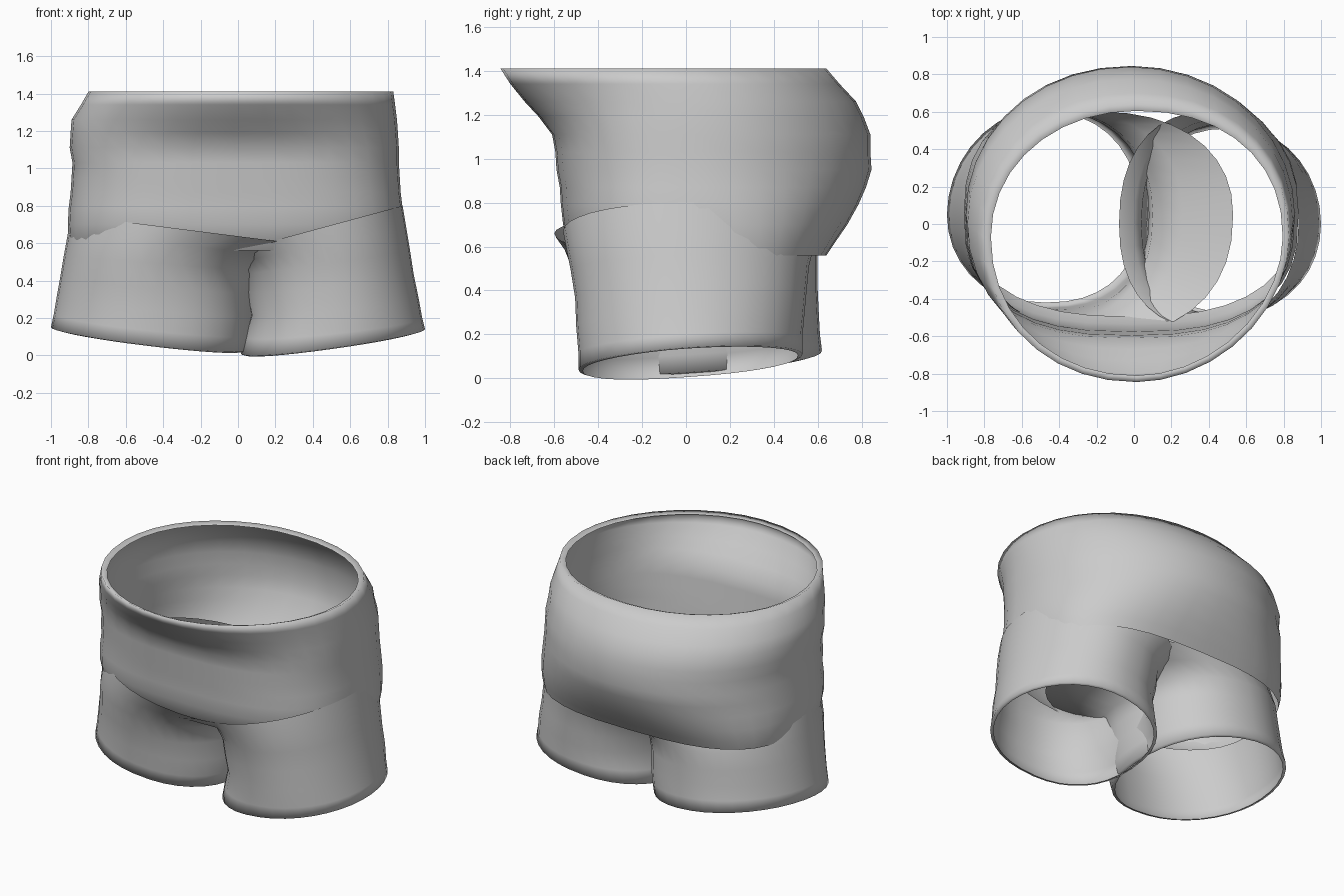
import bpy, bmesh, math

SEG = 36

fabric = bpy.data.materials.new("light grey fabric")
fabric.diffuse_color = (0.6, 0.6, 0.6, 1)


def ring_point(r, a):
    """Ring: x min, x max, y front, y back, y widest, z at x min, z at x max, y tilt,
    squareness (front left, front right, back left, back right)."""
    x0, x1, y0, y1, ym, z0, z1, tilt, square = r
    c, s = math.cos(a), math.sin(a)
    n = square[(2 if s > 0 else 0) + (1 if c > 0 else 0)]
    px = math.copysign(abs(c) ** (2 / n), c)
    py = math.copysign(abs(s) ** (2 / n), s)
    return ((x0 + x1) / 2 + (x1 - x0) / 2 * px,
            ym + ((y1 - ym) if s > 0 else (ym - y0)) * py,
            (z0 + z1) / 2 + (z1 - z0) / 2 * px + tilt * py)


def inset(r, d, dz):
    """Ring pulled inwards to turn a hem under."""
    return (r[0] + d, r[1] - d, r[2] + d, r[3] - d, r[4], r[5] + dz, r[6] + dz) + r[7:]


def tube(name, rings):
    """Open cloth tube lofted through rings listed from top to bottom."""
    bm = bmesh.new()
    loops = [[bm.verts.new(ring_point(r, 2 * math.pi * i / SEG)) for i in range(SEG)]
             for r in rings]
    for up, low in zip(loops, loops[1:]):
        for i in range(SEG):
            j = (i + 1) % SEG
            bm.faces.new((up[i], low[i], low[j], up[j])).smooth = True
    mesh = bpy.data.meshes.new(name)
    bm.to_mesh(mesh)
    bm.free()
    mesh.materials.append(fabric)
    obj = bpy.data.objects.new(name, mesh)
    bpy.context.collection.objects.link(obj)
    return obj


# Waist and seat: flared at the front of the waistband, full at the back
profile = [
    (1.41, -0.80, 0.83, -0.845, 0.64, -0.07, (2.1, 1.9, 2.05, 2.2)),
    (1.34, -0.84, 0.84, -0.80, 0.70, -0.04, (2.1, 1.95, 2.05, 2.15)),
    (1.26, -0.89, 0.85, -0.735, 0.775, 0.0, (2.1, 2.1, 2.05, 2.1)),
    (1.19, -0.895, 0.855, -0.67, 0.81, 0.03, (2.3, 2.3, 2.05, 2.0)),
    (1.11, -0.90, 0.86, -0.61, 0.84, 0.05, (2.55, 2.55, 2.05, 2.0)),
    (1.03, -0.885, 0.86, -0.595, 0.84, 0.06, (2.65, 2.6, 2.05, 2.0)),
    (0.95, -0.89, 0.865, -0.59, 0.845, 0.06, (2.65, 2.6, 2.1, 2.0)),
    (0.87, -0.895, 0.87, -0.575, 0.82, 0.06, (2.65, 2.65, 2.15, 2.1)),
    (0.79, -0.905, 0.88, -0.57, 0.785, 0.06, (2.7, 2.7, 2.25, 2.2)),
    (0.70, -0.91, 0.88, -0.56, 0.735, 0.06, (2.7, 2.7, 2.45, 2.4)),
    (0.62, -0.905, 0.875, -0.535, 0.68, 0.06, (2.65, 2.65, 2.7, 2.6)),
    (0.56, -0.89, 0.86, -0.495, 0.64, 0.06, (2.5, 2.5, 2.9, 2.8)),
]
waist = [(x0, x1, y0, y1, ym, z, z, 0, n) for z, x0, x1, y0, y1, ym, n in profile]
tube("waist_and_seat", [inset(waist[0], 0.035, -0.015)] + waist)

# Legs: tubes whose inner walls flare across each other under the seat
right_leg = [
    (-0.08, 0.88, -0.56, 0.60, 0.54, 0.80, 0.0),
    (0.00, 0.90, -0.545, 0.58, 0.50, 0.68, 0.0),
    (0.04, 0.92, -0.525, 0.56, 0.44, 0.56, 0.01),
    (0.045, 0.94, -0.505, 0.55, 0.34, 0.43, 0.02),
    (0.07, 0.965, -0.50, 0.54, 0.22, 0.31, 0.03),
    (0.035, 0.985, -0.49, 0.53, 0.10, 0.20, 0.035),
    (0.015, 1.00, -0.49, 0.53, 0.01, 0.14, 0.035),
]
left_leg = [
    (-0.89, 0.53, -0.60, 0.60, 0.75, 0.57, 0.0),
    (-0.91, 0.26, -0.555, 0.60, 0.65, 0.53, 0.0),
    (-0.93, 0.10, -0.515, 0.60, 0.54, 0.46, 0.01),
    (-0.95, 0.08, -0.48, 0.60, 0.42, 0.34, 0.02),
    (-0.97, 0.08, -0.46, 0.605, 0.31, 0.22, 0.03),
    (-0.985, 0.07, -0.45, 0.61, 0.22, 0.11, 0.035),
    (-1.00, 0.05, -0.44, 0.62, 0.15, 0.03, 0.035),
]
for name, rows, ym, square in (
        ("right_leg", right_leg, 0.0, (2.3, 2.05, 2.3, 2.0)),
        ("left_leg", left_leg, 0.05, (2.05, 2.3, 1.95, 2.2))):
    rings = [(x0, x1, y0, y1, ym, z0, z1, t, square) for x0, x1, y0, y1, z0, z1, t in rows]
    tube(name, rings + [inset(rings[-1], 0.02, -0.005)])
